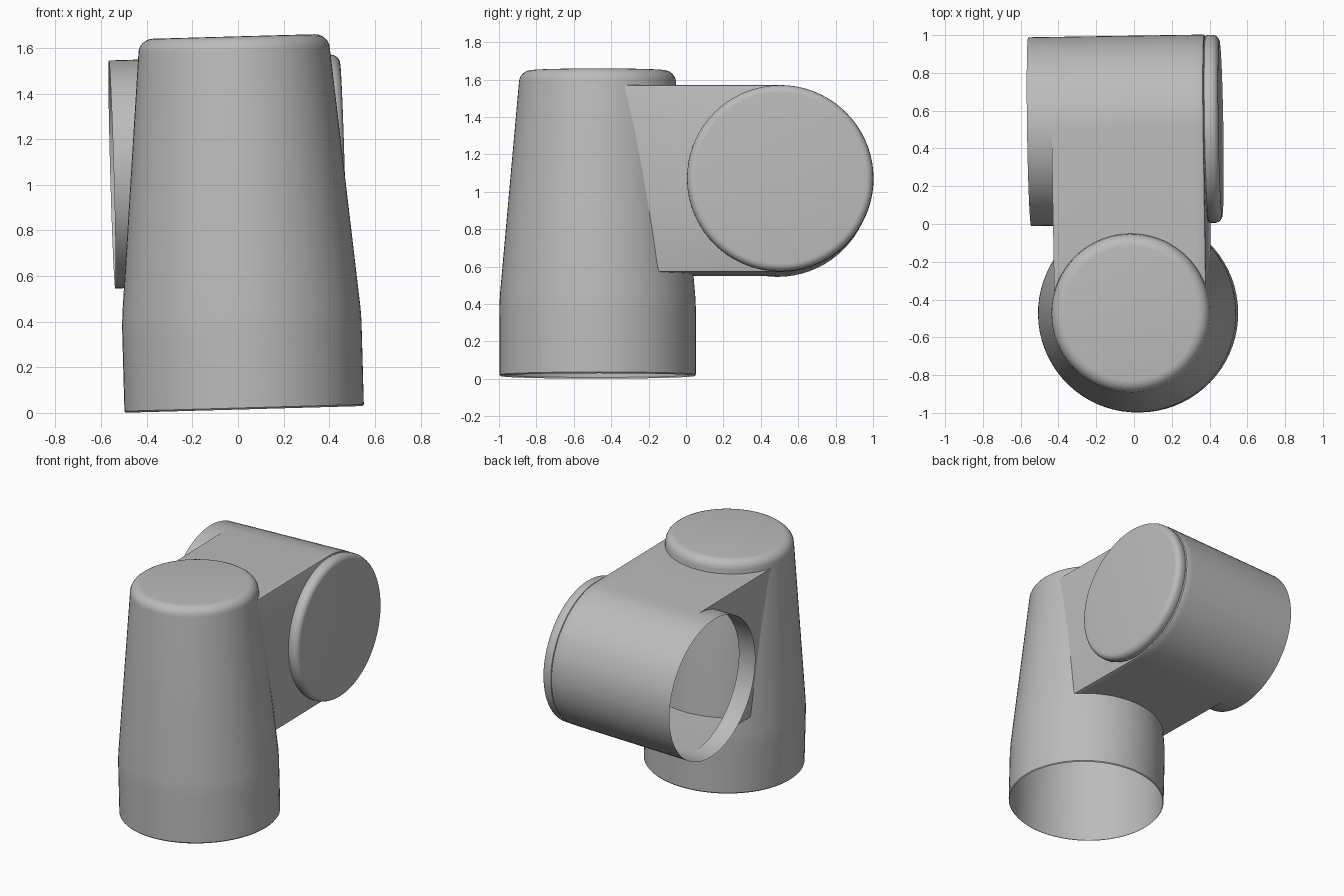
import bpy, bmesh, math
from mathutils import Matrix, Vector

cube = bpy.data.objects.get("Cube")
if cube:
    bpy.data.objects.remove(cube)

grey = bpy.data.materials.new("plain_grey")
grey.use_nodes = True
COLOUR = (0.5, 0.5, 0.5, 1)
grey.diffuse_color = COLOUR
grey.node_tree.nodes["Principled BSDF"].inputs["Base Color"].default_value = COLOUR

# The whole joint leans and turns slightly
POSE = Matrix.Rotation(math.radians(0.9), 4, 'Z') @ Matrix.Rotation(math.radians(-1.6), 4, 'Y')
SEGS = 72
COL_X, COL_Y = 0.02, -0.473          # column axis
ARM_Y, ARM_Z, ARM_R = 0.497, 1.06, 0.5   # cross tube axis and radius
LEFT, RIGHT, TUBE_END = -0.385, 0.42, -0.515
LOW_Z, LOW_R, HIGH_Z, HIGH_R = 0.42, 0.525, 1.58, 0.42   # tapered stretch


def finish(name, bm):
    bmesh.ops.remove_doubles(bm, verts=bm.verts, dist=0.0005)
    bmesh.ops.recalc_face_normals(bm, faces=bm.faces)
    bm.transform(POSE)
    mesh = bpy.data.meshes.new(name)
    bm.to_mesh(mesh)
    bm.free()
    mesh.materials.append(grey)
    obj = bpy.data.objects.new(name, mesh)
    bpy.context.collection.objects.link(obj)
    bpy.ops.object.select_all(action='DESELECT')
    obj.select_set(True)
    bpy.context.view_layer.objects.active = obj
    bpy.ops.object.shade_smooth_by_angle(angle=math.radians(35))
    return obj


def lathe(name, profile, place):
    """Turn (radius, height) points about z, closing the last ring with a disc."""
    bm = bmesh.new()
    rings = []
    for r, h in profile:
        rings.append([bm.verts.new((r * math.cos(a), r * math.sin(a), h))
                      for a in (math.tau * i / SEGS for i in range(SEGS))])
    for lower, upper in zip(rings, rings[1:]):
        for i in range(SEGS):
            j = (i + 1) % SEGS
            bm.faces.new((lower[i], lower[j], upper[j], upper[i]))
    bm.faces.new(rings[-1])
    bm.transform(place)
    return finish(name, bm)


def fillet(r, h, size, steps=6):
    """Rounded outer corner ending on a flat disc at height h."""
    return [(r - size + size * math.cos(t), h - size + size * math.sin(t))
            for t in (math.pi / 2 * i / steps for i in range(steps + 1))]


# Tapered column, open underneath
column = [(0.519, 0.015), (0.525, 0.022), (0.525, 0.34), (LOW_R, LOW_Z - 0.03), (0.522, 0.45)]
lathe("tapered_column", column + fillet(HIGH_R, 1.65, 0.065),
      Matrix.Translation((COL_X, COL_Y, 0)))

# Round end cap with a narrow groove behind it
cap = [(0.484, 0.0), (0.493, 0.005), (0.498, 0.018)] + fillet(0.498, 0.078, 0.04)
lathe("end_cap", cap,
      Matrix.Translation((RIGHT, ARM_Y, ARM_Z)) @ Matrix.Rotation(math.pi / 2, 4, 'Y'))


def column_edge(x, z):
    """The y where the column surface meets the arm."""
    t = (z - LOW_Z) / (HIGH_Z - LOW_Z)
    r = LOW_R + (HIGH_R - LOW_R) * t
    return COL_Y + math.sqrt(max(r * r - (x - COL_X) ** 2, 0))


def on_circle(x, r, a):
    return Vector((x, ARM_Y + r * math.sin(a), ARM_Z + r * math.cos(a)))


# Arm: flat-sided neck running into a round tube, trimmed to the column
bm = bmesh.new()
half = SEGS // 2
stations = [(LEFT + (RIGHT - 0.01 - LEFT) * i / 16, ARM_R) for i in range(17)]
stations += [(RIGHT - 0.003, ARM_R - 0.003), (RIGHT, ARM_R - 0.01)]
sections = []
for x, r in stations:
    pts = [on_circle(x, r, math.pi * i / half) for i in range(half + 1)]
    top, bottom = ARM_Z + r, ARM_Z - r
    pts.insert(0, Vector((x, column_edge(x, top), top)))
    pts.append(Vector((x, column_edge(x, bottom), bottom)))
    sections.append([bm.verts.new(p) for p in pts])
for a, b in zip(sections, sections[1:]):
    for i in range(len(a) - 1):
        bm.faces.new((a[i], a[i + 1], b[i + 1], b[i]))
bm.faces.new(sections[-1])

# Open tube mouth and the neck wall beside it
inner, outer = [], []
for i in range(SEGS):
    a = math.tau * i / SEGS
    inner.append(bm.verts.new(on_circle(LEFT, ARM_R, a)))
    outer.append(bm.verts.new(on_circle(TUBE_END, ARM_R, a)))
for i in range(SEGS):
    j = (i + 1) % SEGS
    bm.faces.new((inner[i], inner[j], outer[j], outer[i]))
bm.faces.new([sections[0][0], sections[0][-1]] + inner[half:] + inner[:1])
finish("arm_and_tube", bm)
